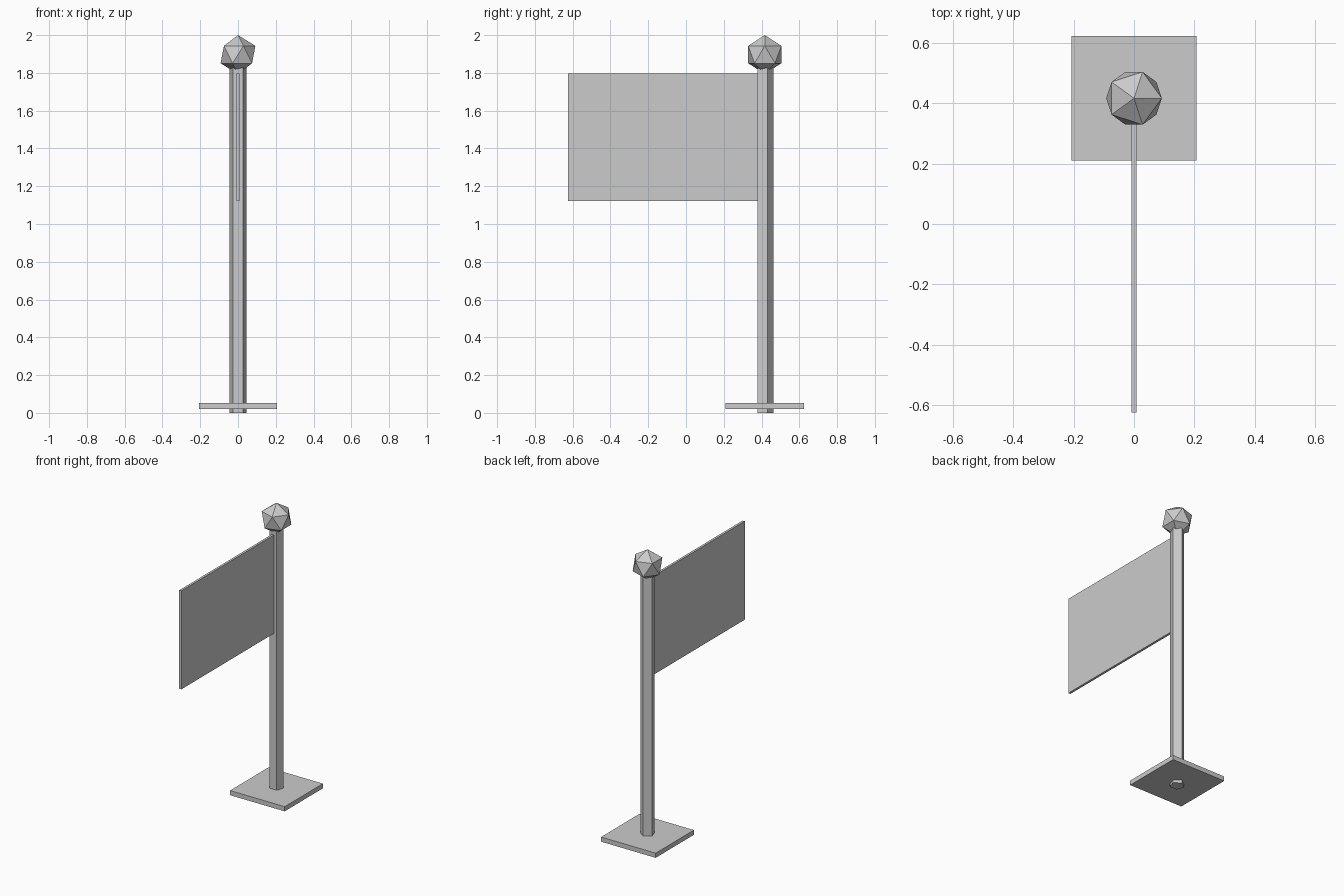
import bpy
import math

old = bpy.data.objects.get("Cube")
if old:
    bpy.data.objects.remove(old, do_unlink=True)

grey = bpy.data.materials.new("light_grey")
grey.use_nodes = True
colour = (0.6, 0.6, 0.6, 1)
grey.diffuse_color = colour
grey.node_tree.nodes["Principled BSDF"].inputs["Base Color"].default_value = colour

POLE_Y = 0.417


def finish(name):
    obj = bpy.context.object
    obj.name = name
    obj.data.materials.append(grey)
    return obj


def box(name, low, high):
    centre = [(a + b) / 2 for a, b in zip(low, high)]
    bpy.ops.mesh.primitive_cube_add(size=1, location=centre)
    bpy.context.object.scale = [b - a for a, b in zip(low, high)]
    bpy.ops.object.transform_apply(location=False, rotation=False, scale=True)
    return finish(name)


# Square base plate, slightly above the pole's foot
box("base_plate", (-0.207, POLE_Y - 0.207, 0.02), (0.207, POLE_Y + 0.207, 0.052))

# Five-sided pole with a flat face to the front
POLE_TOP = 1.85
bpy.ops.mesh.primitive_cylinder_add(vertices=5, radius=0.047, depth=POLE_TOP,
                                    location=(0, POLE_Y, POLE_TOP / 2))
pole = finish("pole")
# Turn the pole so that one corner points straight back
corner = pole.data.vertices[0].co
pole.rotation_euler.z = math.pi / 2 - math.atan2(corner.y, corner.x)

# Thin flag panel reaching forward from the pole
box("flag", (-0.008, -0.625, 1.122), (0.008, POLE_Y - 0.03, 1.797))

# Faceted ball on top
BALL = 0.103
bpy.ops.mesh.primitive_ico_sphere_add(subdivisions=1, radius=BALL,
                                      location=(0, POLE_Y, 2 - BALL))
finish("finial_ball")
